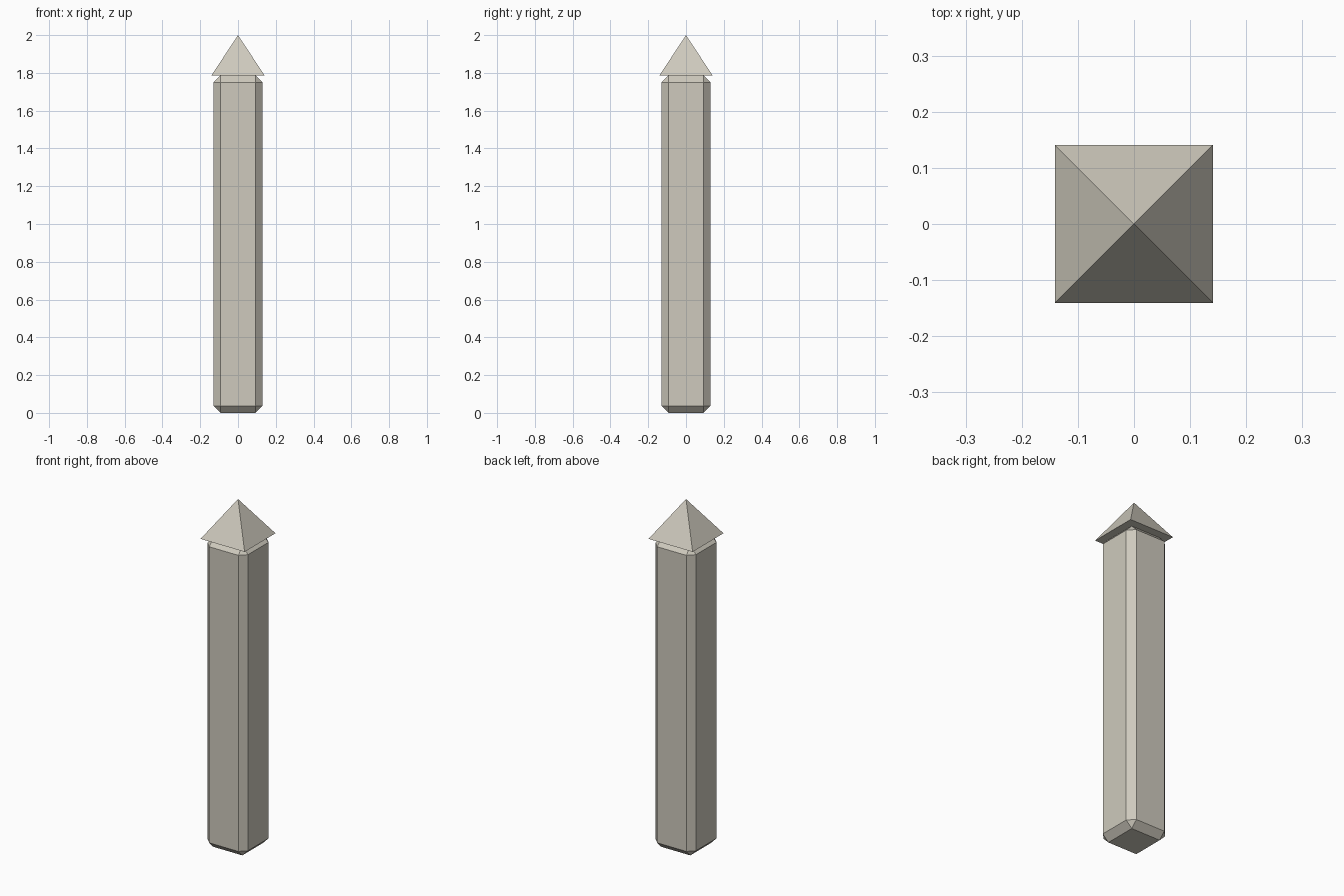
import bpy
import bmesh
from mathutils import Matrix

default = bpy.data.objects.get("Cube")
if default:
    bpy.data.objects.remove(default, do_unlink=True)

SHAFT_HALF, CAP_HALF, BEVEL = 0.13, 0.141, 0.037
CAP_BASE, TOP = 1.786, 2.0

# Pale stone
stone = bpy.data.materials.new("pale_stone")
stone.use_nodes = True
colour = (0.62, 0.59, 0.51, 1)
stone.diffuse_color = colour
stone.node_tree.nodes["Principled BSDF"].inputs["Base Color"].default_value = colour


def add_part(name, bm):
    mesh = bpy.data.meshes.new(name)
    bmesh.ops.recalc_face_normals(bm, faces=bm.faces)
    bm.to_mesh(mesh)
    bm.free()
    mesh.materials.append(stone)
    part = bpy.data.objects.new(name, mesh)
    bpy.context.collection.objects.link(part)
    return part


# Square shaft, chamfered on every edge
bm = bmesh.new()
size = Matrix.Diagonal((2 * SHAFT_HALF, 2 * SHAFT_HALF, CAP_BASE, 1))
bmesh.ops.create_cube(bm, size=1, matrix=Matrix.Translation((0, 0, CAP_BASE / 2)) @ size)
bmesh.ops.bevel(bm, geom=bm.edges[:], offset=BEVEL, segments=1, affect='EDGES')
add_part("post_shaft", bm)

# Overhanging pyramid cap
bm = bmesh.new()
base = [bm.verts.new((x * CAP_HALF, y * CAP_HALF, CAP_BASE))
        for x, y in ((-1, -1), (1, -1), (1, 1), (-1, 1))]
tip = bm.verts.new((0, 0, TOP))
bm.faces.new(base[::-1])
for i in range(4):
    bm.faces.new((base[i], base[(i + 1) % 4], tip))
add_part("pyramid_cap", bm)
